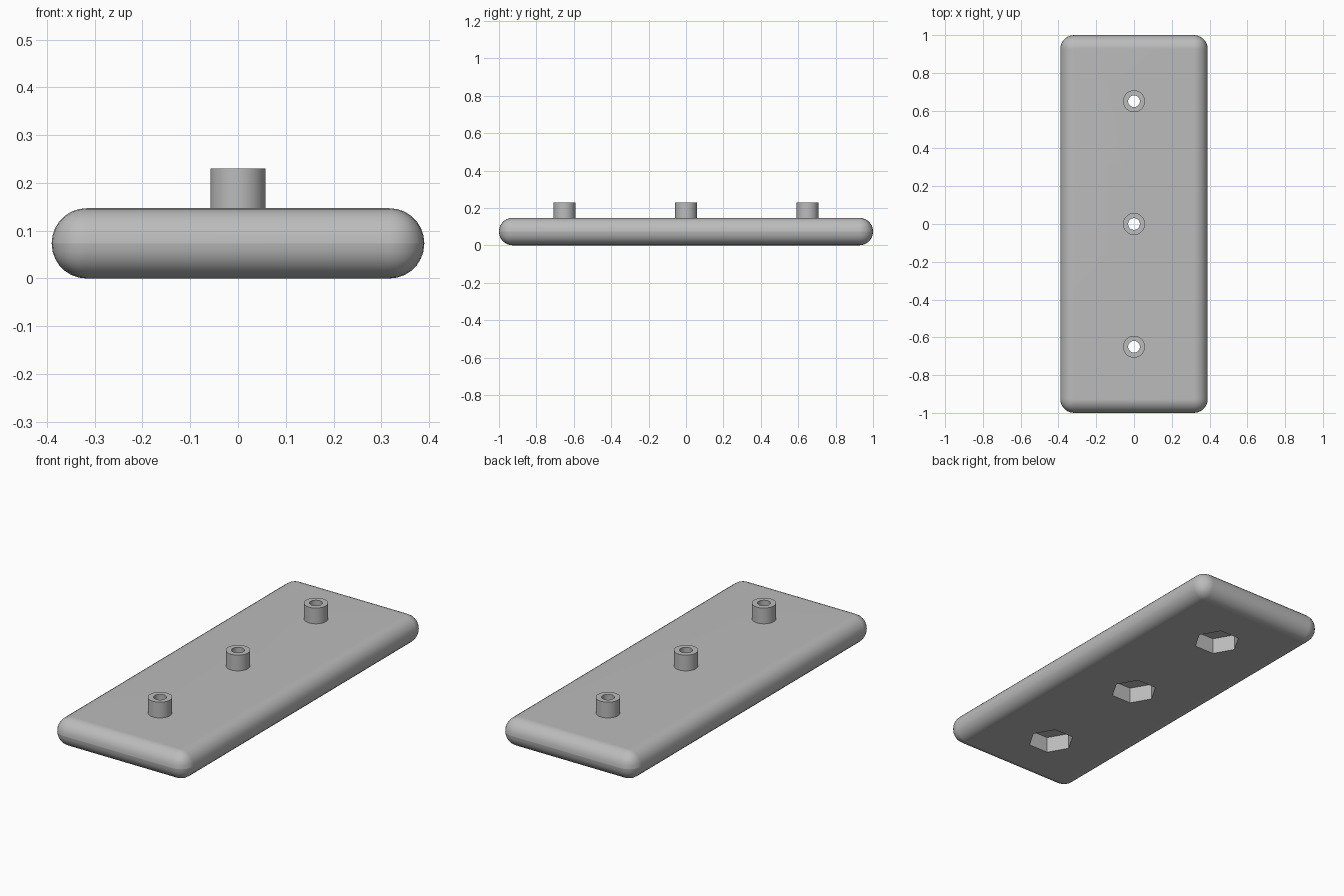
import bpy
import math

if "Cube" in bpy.data.objects:
    bpy.data.objects.remove(bpy.data.objects["Cube"], do_unlink=True)

WIDTH, LENGTH, THICK = 0.78, 2.0, 0.147
BOSS_TOP = 0.23
POCKET_DEPTH = 0.085
STATIONS = (-0.65, 0, 0.65)

grey = bpy.data.materials.new("light grey")
grey.use_nodes = True
colour = (0.5, 0.5, 0.5, 1)
grey.diffuse_color = colour
grey.node_tree.nodes["Principled BSDF"].inputs["Base Color"].default_value = colour


def prism(name, sides, radius, bottom, top, y, turn=0):
    """Upright prism or cylinder on the centre line."""
    bpy.ops.mesh.primitive_cylinder_add(
        vertices=sides, radius=radius, depth=top - bottom,
        location=(0, y, (bottom + top) / 2), rotation=(0, 0, turn))
    obj = bpy.context.object
    obj.name = name
    obj.data.materials.append(grey)
    return obj


def apply_modifier(obj, mod):
    bpy.context.view_layer.objects.active = obj
    bpy.ops.object.modifier_apply(modifier=mod.name)


def combine(obj, tool, operation):
    """Boolean the tool into the object and discard the tool."""
    mod = obj.modifiers.new(operation.lower(), "BOOLEAN")
    mod.operation = operation
    mod.solver = "EXACT"
    mod.object = tool
    apply_modifier(obj, mod)
    bpy.data.objects.remove(tool, do_unlink=True)


# Plate with fully rounded edges
bpy.ops.mesh.primitive_cube_add(size=1, location=(0, 0, THICK / 2))
plate = bpy.context.object
plate.name = "mounting_plate"
plate.scale = (WIDTH, LENGTH, THICK)
bpy.ops.object.transform_apply(location=False, rotation=False, scale=True)
plate.data.materials.append(grey)
bevel = plate.modifiers.new("round edges", "BEVEL")
bevel.width = THICK / 2 - 0.0005
bevel.segments = 7
apply_modifier(plate, bevel)

# Bosses on top, through holes, and hexagonal nut pockets underneath
for y in STATIONS:
    combine(plate, prism("boss", 48, 0.058, 0.1, BOSS_TOP, y), "UNION")
    combine(plate, prism("bolt_hole", 48, 0.031, -0.1, 0.4, y), "DIFFERENCE")
    combine(plate, prism("nut_pocket", 6, 0.115, -0.1, POCKET_DEPTH, y,
                         math.radians(30)), "DIFFERENCE")

# Smooth rounds with crisp edges
bpy.ops.object.select_all(action="DESELECT")
plate.select_set(True)
bpy.context.view_layer.objects.active = plate
bpy.ops.object.shade_smooth_by_angle(angle=math.radians(35))
weighted = plate.modifiers.new("even shading", "WEIGHTED_NORMAL")
weighted.keep_sharp = True
